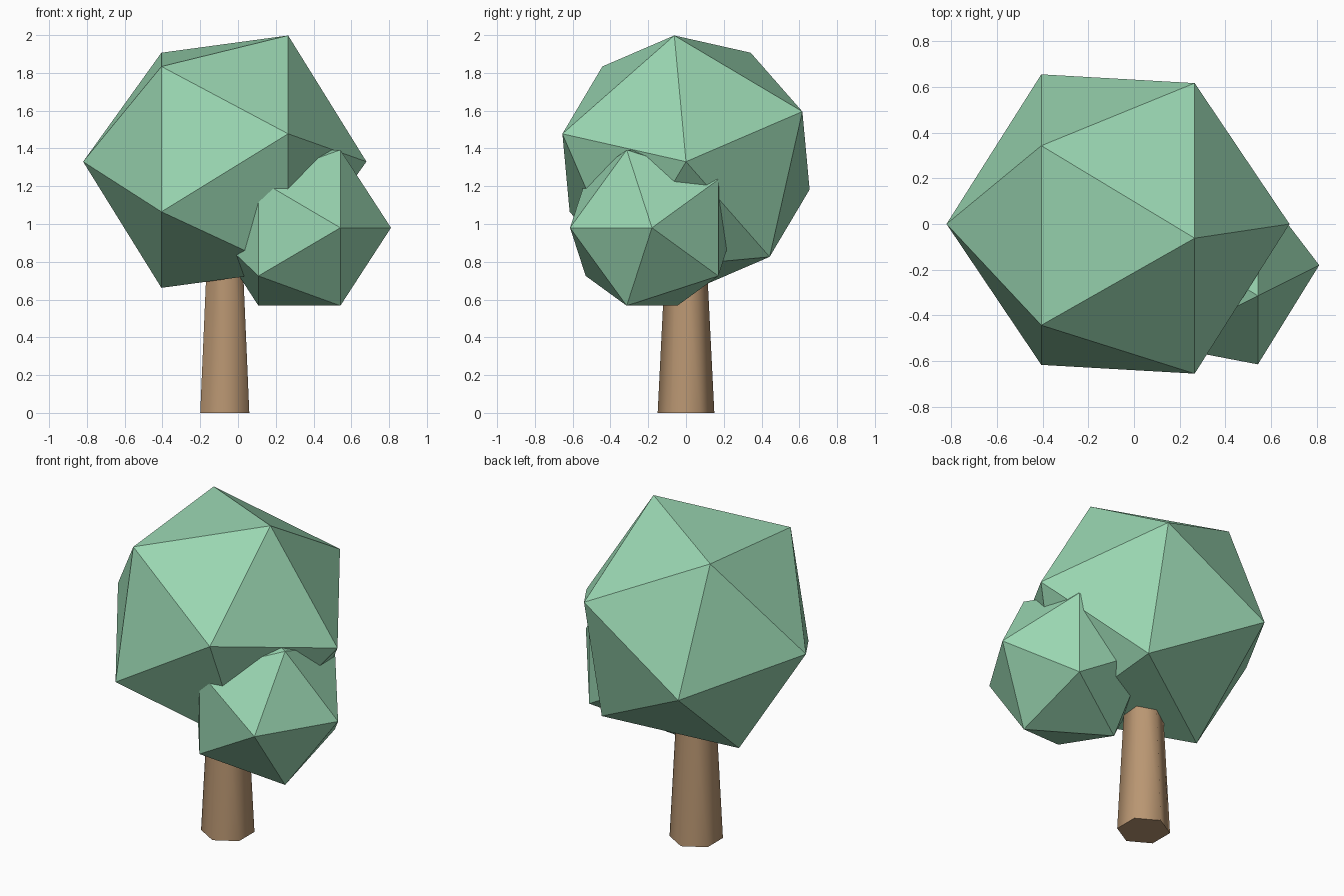
import bpy
import bmesh
import math
from mathutils import Matrix, Vector

cube = bpy.data.objects.get("Cube")
if cube:
    bpy.data.objects.remove(cube, do_unlink=True)


def material(name, colour):
    mat = bpy.data.materials.new(name)
    mat.use_nodes = True
    mat.diffuse_color = (*colour, 1)
    mat.node_tree.nodes["Principled BSDF"].inputs["Base Color"].default_value = (*colour, 1)
    return mat


def add_object(name, bm, mat):
    mesh = bpy.data.meshes.new(name)
    bm.to_mesh(mesh)
    bm.free()
    mesh.materials.append(mat)
    obj = bpy.data.objects.new(name, mesh)
    bpy.context.collection.objects.link(obj)
    return obj


def leaf_clump(name, centre, radius, tilt, mat):
    """Icosahedron with its poles along x; tilt turns it about that axis."""
    pole = Vector((1, 0, 0))
    ring = Vector((0, -math.sin(tilt), math.cos(tilt)))
    turn = Matrix((ring, pole.cross(ring), pole)).transposed().to_4x4()
    bm = bmesh.new()
    bmesh.ops.create_icosphere(bm, subdivisions=1, radius=radius,
                               matrix=Matrix.Translation(centre) @ turn)
    return add_object(name, bm, mat)


leaf_green = material("leaf_green", (0.32, 0.67, 0.44))
bark_brown = material("bark_brown", (0.485, 0.305, 0.168))

# Foliage: one large clump and a smaller one low on the front left
leaf_clump("large_foliage", (-0.07, 0, 1.33), 0.75, math.radians(5.3), leaf_green)
leaf_clump("small_foliage", (0.325, -0.18, 0.98), 0.485, math.radians(90), leaf_green)

# Trunk: tapered hexagonal post with softly shaded sides
height = 1.2
bm = bmesh.new()
bmesh.ops.create_cone(
    bm, cap_ends=True, segments=6, radius1=0.15, radius2=0.09, depth=height,
    matrix=Matrix.Translation((-0.07, 0, height / 2)))
# Point two corners along y
flat = max(abs(v.co.y) for v in bm.verts) < 0.14
if flat:
    bmesh.ops.rotate(bm, verts=bm.verts, cent=(-0.07, 0, 0),
                     matrix=Matrix.Rotation(math.radians(30), 3, "Z"))
trunk = add_object("trunk", bm, bark_brown)
bpy.ops.object.select_all(action="DESELECT")
trunk.select_set(True)
bpy.context.view_layer.objects.active = trunk
bpy.ops.object.shade_smooth_by_angle(angle=math.radians(65))
